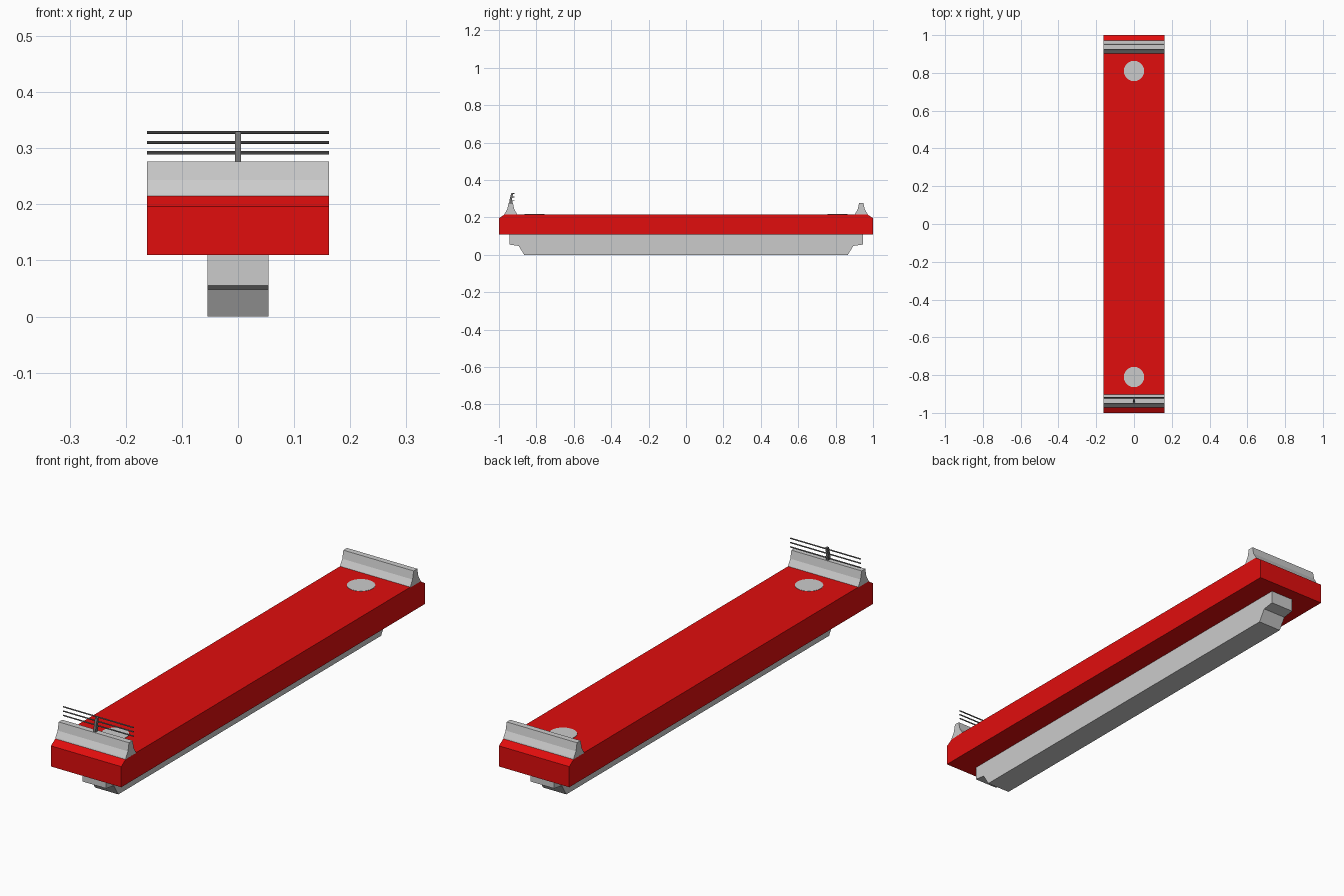
import bpy, bmesh, math

if "Cube" in bpy.data.objects:
    bpy.data.objects.remove(bpy.data.objects["Cube"])


def material(name, rgb):
    m = bpy.data.materials.new(name)
    m.diffuse_color = (*rgb, 1)
    m.use_nodes = True
    m.node_tree.nodes["Principled BSDF"].inputs["Base Color"].default_value = m.diffuse_color
    return m


RED = material("red", (0.75, 0.004, 0.004))
CONCRETE = material("concrete_grey", (0.6, 0.6, 0.6))
STEEL = material("dark_steel", (0.17, 0.17, 0.17))


def make(name, bm, mat):
    bmesh.ops.recalc_face_normals(bm, faces=bm.faces)
    me = bpy.data.meshes.new(name)
    bm.to_mesh(me)
    bm.free()
    me.materials.append(mat)
    ob = bpy.data.objects.new(name, me)
    bpy.context.collection.objects.link(ob)
    return ob


def extrude_x(name, profile, half, mat, x=0):
    """Extrude a (y, z) profile along x."""
    bm = bmesh.new()
    a = [bm.verts.new((x - half, y, z)) for y, z in profile]
    b = [bm.verts.new((x + half, y, z)) for y, z in profile]
    bm.faces.new(a)
    bm.faces.new(b)
    n = len(profile)
    for i in range(n):
        j = (i + 1) % n
        bm.faces.new((a[i], a[j], b[j], b[i]))
    return make(name, bm, mat)


def mirrored(half_profile):
    return half_profile + [(-y, z) for y, z in reversed(half_profile)]


W = 0.162       # half width of the deck
TOP = 0.217     # road surface height

# deck slab with bevelled ends
extrude_x("deck", mirrored([(1, 0.11), (1, 0.196), (0.968, TOP)]), W, RED)

# girder with stepped ends
extrude_x("girder", mirrored([(0.865, 0), (0.895, 0.048), (0.945, 0.055), (0.945, 0.11)]),
          0.054, CONCRETE)

# flared crash barriers at both ends
section = [(0.035, TOP - 0.002), (0.033, TOP + 0.003), (0.019, 0.243), (0.012, 0.276)]
for name, cy in (("front_barrier", -0.937), ("back_barrier", 0.937)):
    extrude_x(name, [(cy + y, z) for y, z in mirrored(section)], W, CONCRETE)

# round plates on the road surface
for name, cy in (("front_disc", -0.81), ("back_disc", 0.81)):
    bm = bmesh.new()
    bmesh.ops.create_cone(bm, cap_ends=True, segments=32, radius1=0.054, radius2=0.054, depth=0.002)
    bmesh.ops.translate(bm, verts=bm.verts, vec=(0, cy, TOP))
    make(name, bm, CONCRETE)

# railing on the front barrier: leaning post with a bracket for each rail
extrude_x("railing_post", [(-0.946, 0.275), (-0.928, 0.275), (-0.930, 0.300),
                           (-0.924, 0.330), (-0.934, 0.330), (-0.942, 0.300)], 0.005, STEEL)
for i, z in enumerate((0.292, 0.310, 0.328)):
    y = -0.919
    extrude_x(f"rail_bracket_{i + 1}", [(-0.932, z - 0.002), (y, z - 0.002),
                                        (y, z + 0.002), (-0.932, z + 0.002)], 0.004, STEEL)
    ring = [(y + 0.0027 * math.cos(k * math.pi / 4), z + 0.0027 * math.sin(k * math.pi / 4))
            for k in range(8)]
    extrude_x(f"rail_{i + 1}", ring, W, STEEL)
